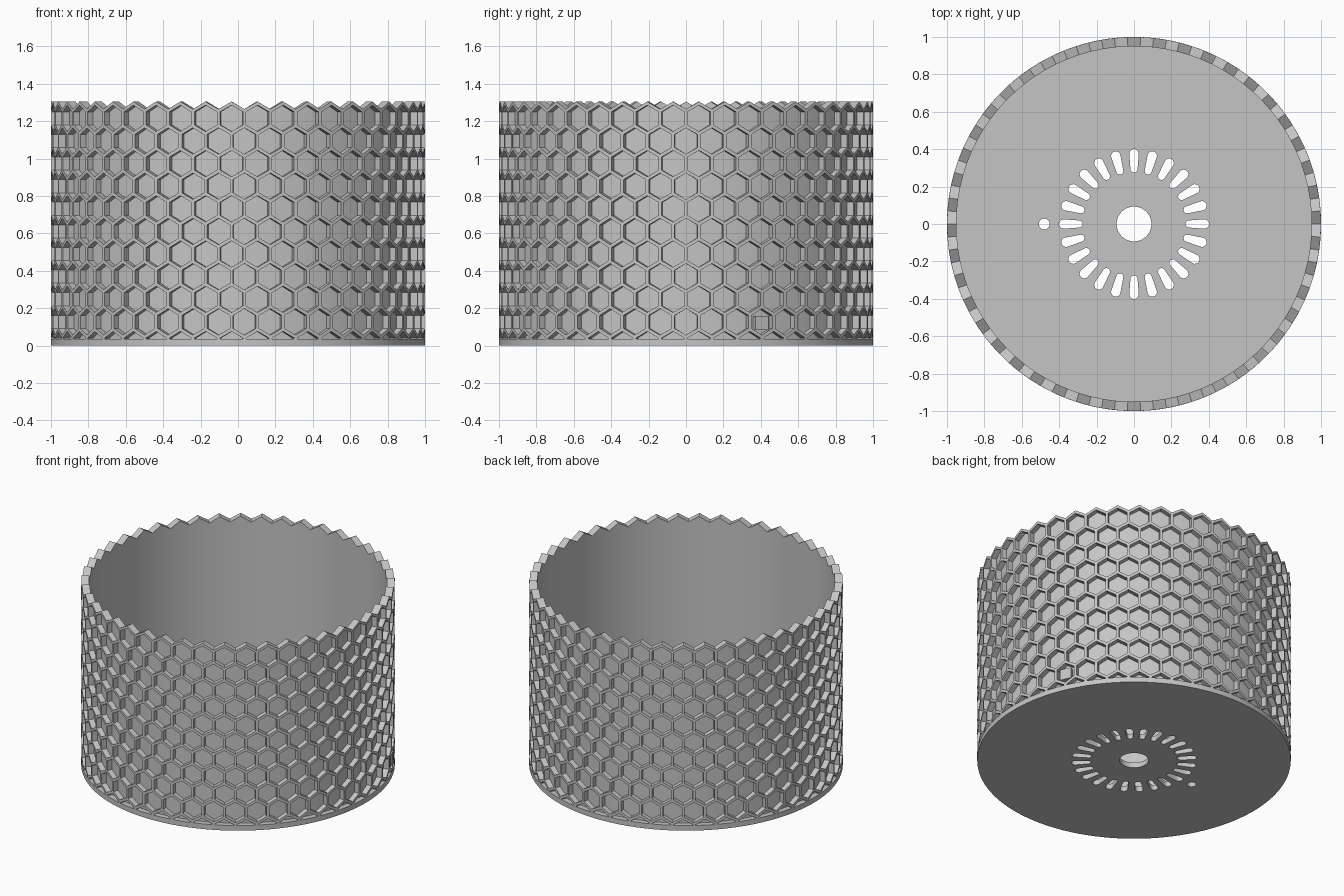
import bpy, bmesh, math
from math import cos, sin, pi, tau
from mathutils import Vector

cube = bpy.data.objects.get("Cube")
if cube:
    bpy.data.objects.remove(cube)

# Main sizes
COLS, ROWS = 45, 11
R_OUT, R_PANEL, R_IN = 1.0, 0.963, 0.95
FLOOR = 0.036
RIB = 0.009                        # half the rib width
PITCH = tau / COLS
SIDE = PITCH / math.sqrt(3)        # hexagon corner radius
STEP = SIDE * 1.5                  # row spacing
TOP = 1.305

mat = bpy.data.materials.new("light grey")
mat.use_nodes = True
GREY = (0.56, 0.56, 0.56, 1)
mat.diffuse_color = GREY
mat.node_tree.nodes["Principled BSDF"].inputs["Base Color"].default_value = GREY


def add_object(name, data):
    ob = bpy.data.objects.new(name, data)
    bpy.context.collection.objects.link(ob)
    data.materials.append(mat)
    return ob


def smooth(ob):
    bpy.ops.object.select_all(action='DESELECT')
    ob.select_set(True)
    bpy.context.view_layer.objects.active = ob
    bpy.ops.object.shade_smooth_by_angle(angle=math.radians(25))


def polar(r, a, z):
    return Vector((r * cos(a), r * sin(a), z))


# Honeycomb wall: one recessed hexagon pocket per cell
bm = bmesh.new()


def hexagon(a, z, size, r):
    pts = [(a + size * cos(k * pi / 3 + pi / 2), z + size * sin(k * pi / 3 + pi / 2))
           for k in range(6)]
    return [bm.verts.new(polar(r, u, w)) for u, w in pts]


inner_size = SIDE - RIB * 2 / math.sqrt(3)
for row in range(ROWS):
    z = TOP - RIB - SIDE - row * STEP
    for col in range(COLS):
        a = (col + (0 if row % 2 else 0.5)) * PITCH
        rim = hexagon(a, z, SIDE, R_OUT)
        lip = hexagon(a, z, inner_size, R_OUT)
        pocket = hexagon(a, z, inner_size, R_PANEL)
        for k in range(6):
            n = (k + 1) % 6
            bm.faces.new((rim[k], rim[n], lip[n], lip[k]))
            bm.faces.new((lip[k], lip[n], pocket[n], pocket[k]))
        bm.faces.new(pocket[:4])
        bm.faces.new((pocket[3], pocket[4], pocket[5], pocket[0]))
bmesh.ops.remove_doubles(bm, verts=bm.verts, dist=0.0005)
bmesh.ops.bisect_plane(bm, geom=bm.verts[:] + bm.edges[:] + bm.faces[:], dist=1e-5,
                       plane_co=(0, 0, FLOOR - 0.001), plane_no=(0, 0, 1),
                       clear_inner=True)

# Zigzag rim, then the smooth inner wall
edges = [e for e in bm.edges if e.is_boundary and all(v.co.z > 1 for v in e.verts)]
for v in {v for e in edges for v in e.verts}:
    v.co.z += RIB


def extrude(edges):
    geom = bmesh.ops.extrude_edge_only(bm, edges=edges)["geom"]
    return ([g for g in geom if isinstance(g, bmesh.types.BMEdge)],
            [g for g in geom if isinstance(g, bmesh.types.BMVert)])


edges, verts = extrude(edges)
for v in verts:
    v.co.x *= R_IN
    v.co.y *= R_IN
edges, verts = extrude(edges)
for v in verts:
    v.co.z = FLOOR - 0.001
bmesh.ops.recalc_face_normals(bm, faces=bm.faces)
# Make sure pocket panels face outward
bm.faces.ensure_lookup_table()
probe = max(bm.faces, key=lambda f: f.calc_center_median().xy.length)
if probe.normal.dot(probe.calc_center_median()) < 0:
    bmesh.ops.reverse_faces(bm, faces=bm.faces)
mesh = bpy.data.meshes.new("honeycomb_wall")
bm.to_mesh(mesh)
bm.free()
smooth(add_object("honeycomb_wall", mesh))

# Base plate: filled outline with a centre hole, drain slots and a small side hole
curve = bpy.data.curves.new("base_plate", 'CURVE')
curve.dimensions = '2D'
curve.fill_mode = 'BOTH'
curve.extrude = FLOOR / 2


def outline(pts):
    s = curve.splines.new('POLY')
    s.points.add(len(pts) - 1)
    for p, (x, y) in zip(s.points, pts):
        p.co = (x, y, 0, 1)
    s.use_cyclic_u = True


def arc(cx, r, start, sweep, n):
    return [(cx + r * cos(start + sweep * k / n), r * sin(start + sweep * k / n))
            for k in range(n + 1)]


outline(arc(0, R_OUT, 0, tau, COLS * 4)[:-1])
outline(arc(0, 0.093, 0, tau, 48)[:-1])
outline(arc(-0.48, 0.029, 0, tau, 24)[:-1])
slot = arc(0.376, 0.025, -pi / 2, pi, 8) + arc(0.294, 0.019, pi / 2, pi, 8)
for k in range(24):
    c, s = cos(k * tau / 24), sin(k * tau / 24)
    outline([(x * c - y * s, x * s + y * c) for x, y in slot])
plate = add_object("base_plate", curve)
plate.location.z = FLOOR / 2
bpy.ops.object.select_all(action='DESELECT')
plate.select_set(True)
bpy.context.view_layer.objects.active = plate
bpy.ops.object.convert(target='MESH')
smooth(bpy.context.view_layer.objects.active)

# Two small square blocks set into the wall
for name, deg, z in (("lower_block", 24, 0.12), ("upper_block", 168, 0.98)):
    bm = bmesh.new()
    bmesh.ops.create_cube(bm, size=1)
    bmesh.ops.scale(bm, verts=bm.verts, vec=(0.04, 0.075, 0.075))
    mesh = bpy.data.meshes.new(name)
    bm.to_mesh(mesh)
    bm.free()
    block = add_object(name, mesh)
    block.location = polar(0.977, math.radians(deg), z)
    block.rotation_euler.z = math.radians(deg)
